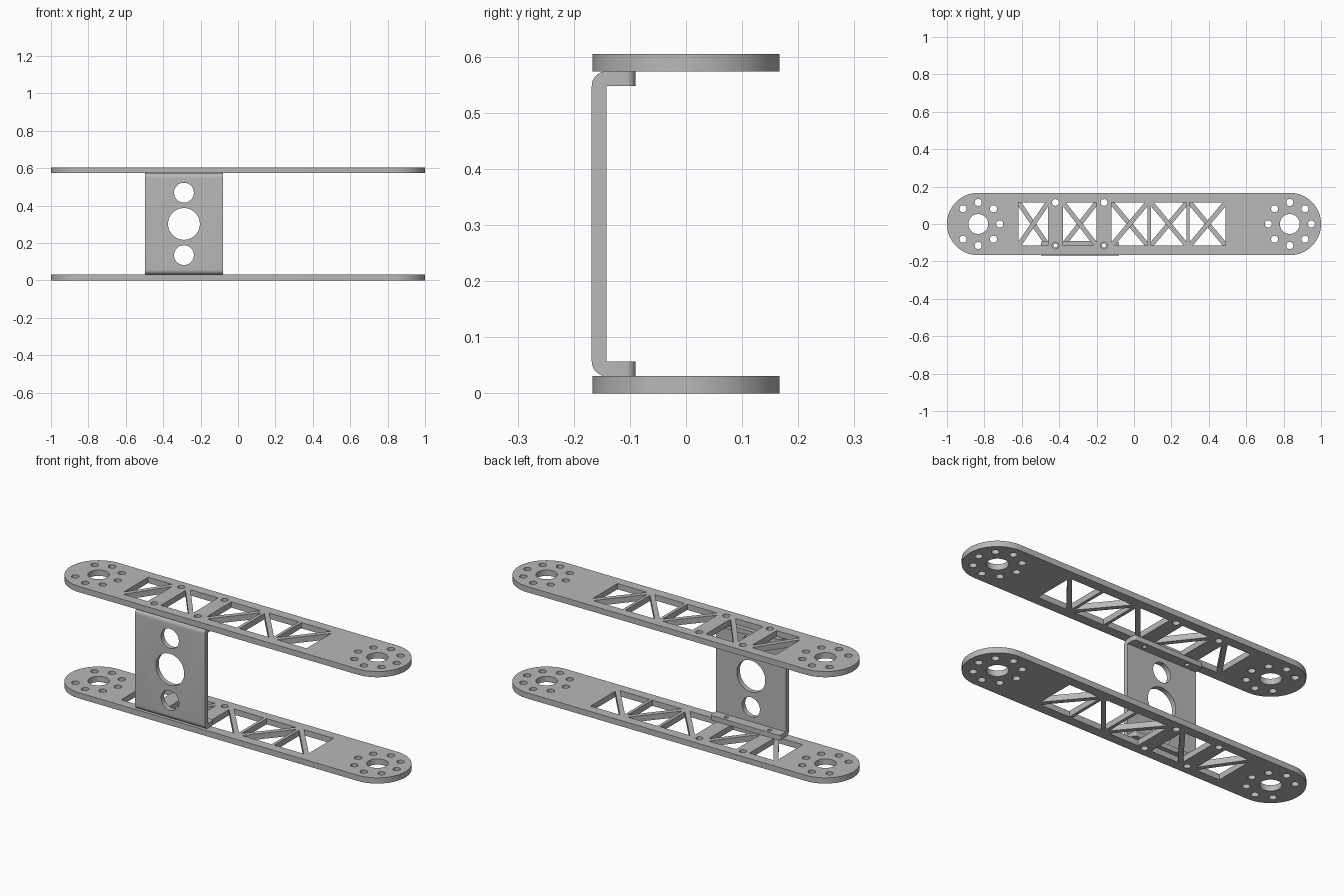
import bpy, bmesh
from math import pi, cos, sin, hypot
from mathutils import Matrix, Vector

cube = bpy.data.objects.get("Cube")
if cube:
    bpy.data.objects.remove(cube, do_unlink=True)

GREY = (0.48, 0.48, 0.48, 1)
metal = bpy.data.materials.new("grey metal")
metal.use_nodes = True
metal.diffuse_color = GREY
for node in metal.node_tree.nodes:
    if node.type == 'BSDF_PRINCIPLED':
        node.inputs["Base Color"].default_value = GREY

END_X, END_R = 0.833, 0.167      # rounded plate ends
THICK, TOP_Z = 0.031, 0.574      # plate thickness, underside of upper plate
BOLT_X, BOLT_Y = (-0.42, -0.16), 0.115
BAYS = [(-0.617, -0.46), (-0.38, -0.20), (-0.12, 0.073), (0.09, 0.282), (0.298, 0.49)]
BAY_H, STRUT = 0.115, 0.0125


def arc(cx, cy, r, a0, a1, n):
    return [(cx + r * cos(a0 + (a1 - a0) * i / n),
             cy + r * sin(a0 + (a1 - a0) * i / n)) for i in range(n + 1)]


def circle(cx, cy, r, n=32):
    return arc(cx, cy, r, 0, 2 * pi, n)[:-1]


def add_object(name, mesh):
    obj = bpy.data.objects.new(name, mesh)
    bpy.context.collection.objects.link(obj)
    mesh.materials.clear()
    mesh.materials.append(metal)
    return obj


def smooth(obj):
    bpy.ops.object.select_all(action='DESELECT')
    obj.select_set(True)
    bpy.context.view_layer.objects.active = obj
    bpy.ops.object.shade_smooth_by_angle(angle=pi / 6)


def bake(obj):
    """Mesh of an object with curves and modifiers evaluated."""
    bpy.context.view_layer.update()
    deps = bpy.context.evaluated_depsgraph_get()
    return bpy.data.meshes.new_from_object(obj.evaluated_get(deps))


def cut_plate(name, loops, z):
    """Flat sheet from an outline and its holes."""
    curve = bpy.data.curves.new(name, 'CURVE')
    curve.dimensions, curve.fill_mode = '2D', 'BOTH'
    curve.extrude = THICK / 2
    for loop in loops:
        spline = curve.splines.new('POLY')
        spline.points.add(len(loop) - 1)
        for point, (x, y) in zip(spline.points, loop):
            point.co = (x, y, 0, 1)
        spline.use_cyclic_u = True
    temp = bpy.data.objects.new("temp", curve)
    bpy.context.collection.objects.link(temp)
    mesh = bake(temp)
    bpy.data.objects.remove(temp, do_unlink=True)
    bm = bmesh.new()
    bm.from_mesh(mesh)
    bmesh.ops.remove_doubles(bm, verts=bm.verts, dist=1e-5)
    bmesh.ops.recalc_face_normals(bm, faces=bm.faces)
    bmesh.ops.translate(bm, verts=bm.verts, vec=(0, 0, z + THICK / 2))
    bm.to_mesh(mesh)
    bm.free()
    smooth(add_object(name, mesh))


def bay_triangles(x0, x1, side):
    """Two triangular windows either side of a diagonal strut."""
    w, h = x1 - x0, 2 * BAY_H
    f = 1 - STRUT * hypot(w, h) / (w * h)
    top, bottom = side * BAY_H, -side * BAY_H
    return [[(x0, top), (x0 + f * w, top), (x0, top - side * f * h)],
            [(x1, bottom), (x1 - f * w, bottom), (x1, bottom + side * f * h)]]


def plate_loops(flip):
    loops = [arc(END_X, 0, END_R, -pi / 2, pi / 2, 32)
             + arc(-END_X, 0, END_R, pi / 2, 3 * pi / 2, 32)]
    # hub holes with a ring of screw holes; the left ring lacks its outermost one
    for sx in (-1, 1):
        loops.append(circle(sx * END_X, 0, 0.053, 40))
        for k in range(8):
            if sx < 0 and k == 4:
                continue
            a = k * pi / 4
            loops.append(circle(sx * END_X + 0.115 * cos(a), 0.115 * sin(a), 0.019, 20))
    # bracket bolt holes
    for x in BOLT_X:
        for y in (-BOLT_Y, BOLT_Y):
            loops.append(circle(x, y, 0.018, 20))
    # truss windows with alternating diagonals
    for i, (x0, x1) in enumerate(BAYS):
        loops += bay_triangles(x0, x1, flip * (-1) ** i)
    return loops


cut_plate("lower_plate", plate_loops(-1), 0)
cut_plate("upper_plate", plate_loops(1), TOP_Z)

# U-shaped bracket: profile in y,z pushed along x
X0, X1, FRONT, LIP, T = -0.498, -0.08, -0.168, -0.09, 0.026
Z0, Z1 = THICK, TOP_Z
profile = (arc(FRONT + T, Z0 + T, T, 3 * pi / 2, pi, 8)
           + arc(FRONT + T, Z1 - T, T, pi, pi / 2, 8)
           + [(LIP, Z1), (LIP, Z1 - T), (FRONT + T, Z1 - T),
              (FRONT + T, Z0 + T), (LIP, Z0 + T), (LIP, Z0)])
bm = bmesh.new()
face = bm.faces.new([bm.verts.new((X0, y, z)) for y, z in profile])
ext = bmesh.ops.extrude_face_region(bm, geom=[face])
bmesh.ops.translate(bm, vec=(X1 - X0, 0, 0),
                    verts=[v for v in ext["geom"] if isinstance(v, bmesh.types.BMVert)])
# rounded flange corners
corners = [e for e in bm.edges
           if all(abs(v.co.y - LIP) < 1e-4 for v in e.verts)
           and abs(e.verts[0].co.x - e.verts[1].co.x) < 1e-4]
bmesh.ops.bevel(bm, geom=corners, offset=0.016, segments=5, profile=0.5, affect='EDGES')
bmesh.ops.recalc_face_normals(bm, faces=bm.faces)
mesh = bpy.data.meshes.new("bracket")
bm.to_mesh(mesh)
bm.free()
bracket = add_object("bracket", mesh)

# cutters for the lightening holes and bolt holes
bm = bmesh.new()
MID_X, MID_Z = (X0 + X1) / 2, (Z0 + Z1) / 2
turn = Matrix.Rotation(pi / 2, 4, 'X')
for dz, r in ((-0.167, 0.053), (0, 0.085), (0.167, 0.053)):
    place = Matrix.Translation(Vector((MID_X, FRONT + T / 2, MID_Z + dz))) @ turn
    bmesh.ops.create_cone(bm, cap_ends=True, segments=48, radius1=r, radius2=r,
                          depth=0.06, matrix=place)
for x in BOLT_X:
    for z in (Z0 + T / 2, Z1 - T / 2):
        bmesh.ops.create_cone(bm, cap_ends=True, segments=20, radius1=0.011, radius2=0.011,
                              depth=0.06, matrix=Matrix.Translation((x, -BOLT_Y, z)))
mesh = bpy.data.meshes.new("hole_cutter")
bm.to_mesh(mesh)
bm.free()
cutter = add_object("hole_cutter", mesh)
cutter.hide_render = True
mod = bracket.modifiers.new("holes", 'BOOLEAN')
mod.operation, mod.solver, mod.object = 'DIFFERENCE', 'EXACT', cutter
baked = bake(bracket)
bracket.modifiers.clear()
bracket.data = baked
bpy.data.objects.remove(cutter, do_unlink=True)
smooth(bracket)
